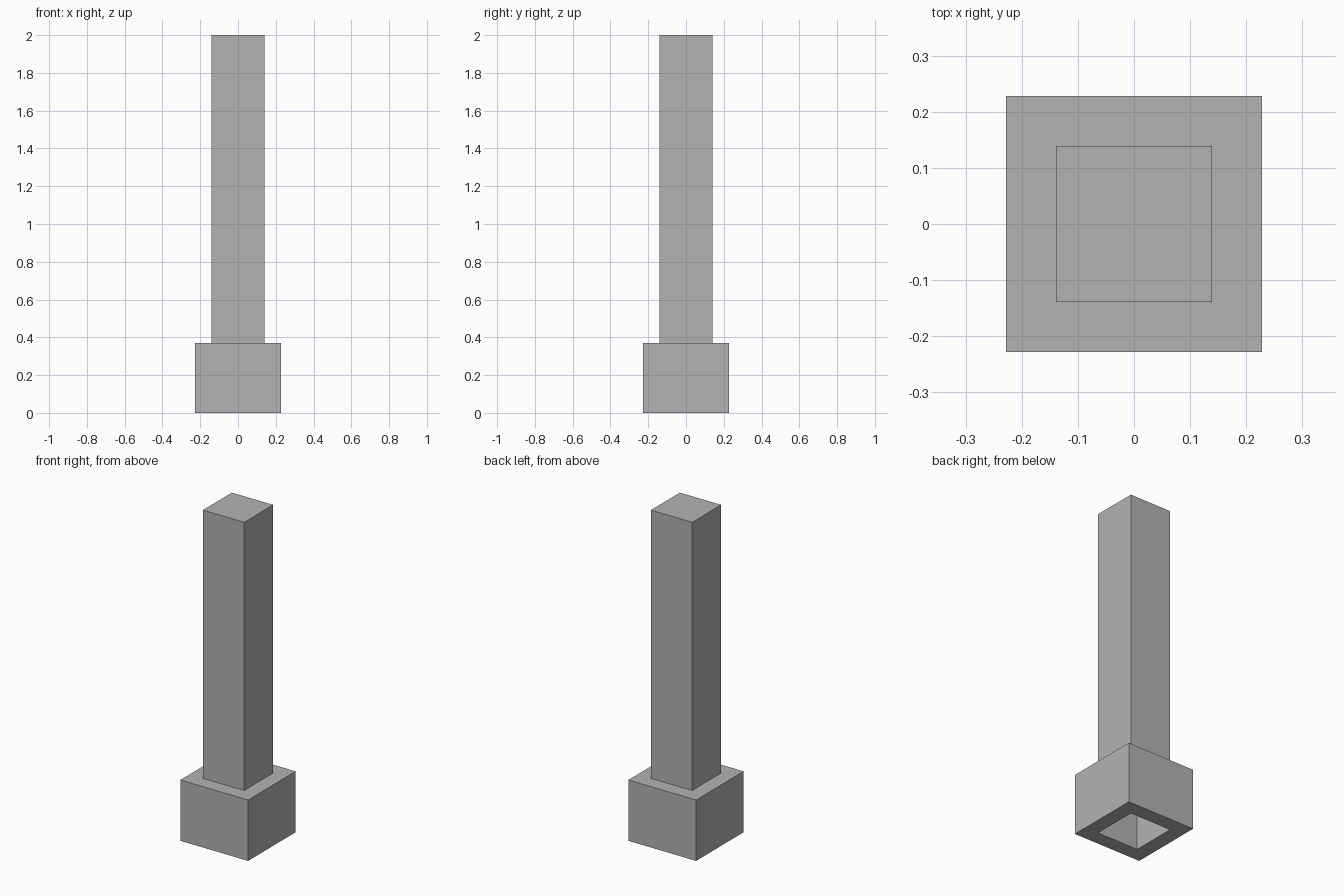
import bpy
import bmesh

cube = bpy.data.objects.get("Cube")
if cube:
    bpy.data.objects.remove(cube, do_unlink=True)

SHAFT = 0.139    # half width of the shaft
BASE = 0.228     # half width of the base
BASE_TOP = 0.37
TOP = 2.0

grey = bpy.data.materials.new("plain grey")
grey.use_nodes = True
grey.diffuse_color = (0.45, 0.45, 0.45, 1)
grey.node_tree.nodes["Principled BSDF"].inputs["Base Color"].default_value = grey.diffuse_color


def square_loft(name, rings, closed=False, cap_top=False):
    """Skin square rings given as (half width, height)."""
    bm = bmesh.new()
    corners = ((-1, -1), (1, -1), (1, 1), (-1, 1))
    loops = [[bm.verts.new((sx * w, sy * w, z)) for sx, sy in corners]
             for w, z in rings]
    following = loops[1:] + ([loops[0]] if closed else [])
    for low, high in zip(loops, following):
        for i in range(4):
            j = (i + 1) % 4
            bm.faces.new((low[i], low[j], high[j], high[i]))
    if cap_top:
        bm.faces.new(loops[-1])
    mesh = bpy.data.meshes.new(name)
    bm.to_mesh(mesh)
    bm.free()
    mesh.materials.append(grey)
    obj = bpy.data.objects.new(name, mesh)
    bpy.context.collection.objects.link(obj)
    return obj


# Base block with a square socket through it
square_loft("base", [(SHAFT, 0), (BASE, 0), (BASE, BASE_TOP), (SHAFT, BASE_TOP)], closed=True)

# Hollow shaft rising from the socket, closed at the top
square_loft("shaft", [(SHAFT, BASE_TOP), (SHAFT, TOP)], cap_top=True)
